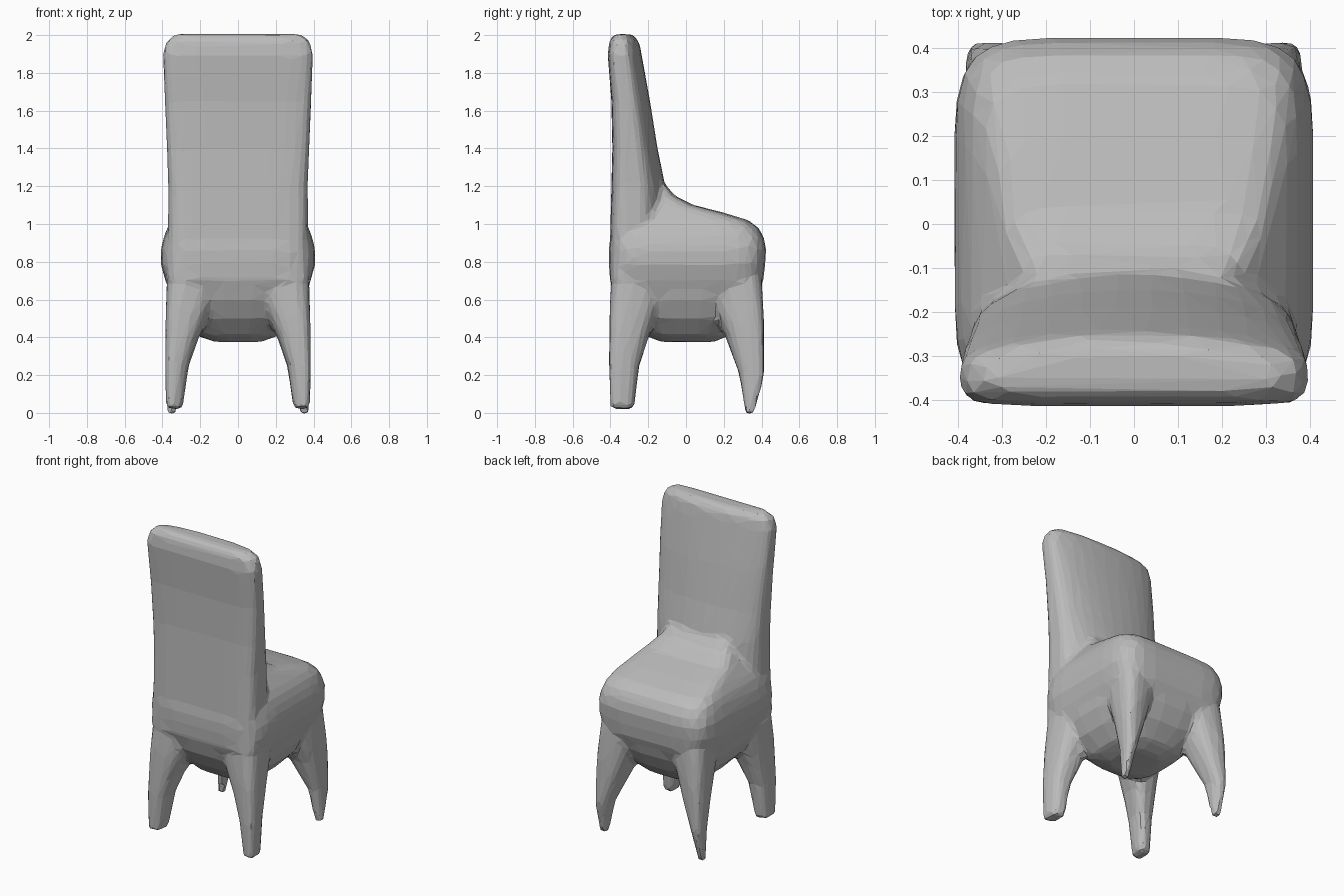
import bpy, bmesh, math

if "Cube" in bpy.data.objects:
    bpy.data.objects.remove(bpy.data.objects["Cube"], do_unlink=True)

grey = bpy.data.materials.new("plain grey")
grey.use_nodes = True
grey.diffuse_color = (0.5, 0.5, 0.5, 1)
grey.node_tree.nodes["Principled BSDF"].inputs["Base Color"].default_value = (0.5, 0.5, 0.5, 1)


def loft(bm, sections, low_power, high_power, squeeze=1, side=1, sides=32):
    """Skin rounded-box rings (z, x0, x1, y0, y1); powers round the -y and +y halves."""
    rings = []
    for z, x0, x1, y0, y1 in sections:
        cx, cy = (x0 + x1) / 2, (y0 + y1) / 2
        slant = -1 if cy < 0 else 1
        ring = []
        for i in range(sides):
            a = math.tau * (i + 0.5) / sides
            c, s = math.cos(a), math.sin(a)
            power = high_power if s > 0 else low_power
            x = math.copysign(abs(c) ** (2 / power), c)
            y = math.copysign(abs(s) ** (2 / power), s)
            # Narrow the ring across the diagonal that points to the chair corner
            along, across = (x + slant * y) / 2, (x - slant * y) / 2 * squeeze
            x, y = along + across, (along - across) * slant
            ring.append(bm.verts.new((side * (cx + x * (x1 - x0) / 2),
                                      cy + y * (y1 - y0) / 2, z)))
        rings.append(ring)
    for low, high in zip(rings, rings[1:]):
        for i in range(sides):
            j = (i + 1) % sides
            bm.faces.new((low[i], low[j], high[j], high[i]))
    bm.faces.new(rings[0][::-1])
    bm.faces.new(rings[-1])


def centred(rows):
    return [(z, -x, x, y0, y1) for z, x, y0, y1 in rows]


# Sagging underside of the seat
belly = centred([(0.375, 0.12, -0.13, 0.15), (0.41, 0.22, -0.22, 0.23),
                 (0.5, 0.305, -0.31, 0.32), (0.6, 0.355, -0.37, 0.375),
                 (0.7, 0.38, -0.4, 0.405), (0.8, 0.38, -0.4, 0.41)])

# Seat: bulging sides and a crowned top sloping to the front
seat = centred([(0.6, 0.345, -0.36, 0.365), (0.7, 0.385, -0.4, 0.41), (0.79, 0.41, -0.41, 0.42),
                (0.87, 0.408, -0.41, 0.425), (0.93, 0.393, -0.4, 0.412),
                (0.98, 0.375, -0.39, 0.385), (1.02, 0.35, -0.38, 0.33),
                (1.06, 0.32, -0.36, 0.2), (1.1, 0.29, -0.34, 0.04),
                (1.15, 0.25, -0.32, -0.06), (1.21, 0.22, -0.3, -0.11)])

# Backrest: flat rear, bowed front, widening towards the top
backrest = centred([(0.7, 0.378, -0.405, -0.12), (1.0, 0.37, -0.4, -0.1),
                    (1.2, 0.37, -0.395, -0.11), (1.4, 0.377, -0.39, -0.15),
                    (1.65, 0.388, -0.395, -0.19), (1.9, 0.398, -0.415, -0.235),
                    (1.97, 0.38, -0.405, -0.25), (2.005, 0.33, -0.38, -0.285)])

# Back legs: blunt feet spreading up into the seat
back_leg = [(0.02, 0.29, 0.385, -0.405, -0.27), (0.25, 0.255, 0.39, -0.415, -0.24),
            (0.4, 0.2, 0.392, -0.415, -0.19), (0.52, 0.14, 0.392, -0.415, -0.14),
            (0.65, 0.08, 0.39, -0.41, -0.08), (0.8, 0.0, 0.38, -0.4, 0.0)]

# Front legs: pointed feet
front_leg = [(-0.005, 0.325, 0.38, 0.31, 0.365), (0.2, 0.29, 0.385, 0.275, 0.422),
             (0.4, 0.2, 0.392, 0.2, 0.425), (0.52, 0.15, 0.392, 0.14, 0.425),
             (0.65, 0.08, 0.39, 0.08, 0.42), (0.8, 0.0, 0.385, 0.0, 0.41)]

bm = bmesh.new()
loft(bm, belly, 3.2, 3.2)
loft(bm, seat, 6, 6)
loft(bm, backrest, 6, 2.1)
for side in (1, -1):
    loft(bm, back_leg, 3, 3, 0.82, side)
    loft(bm, front_leg, 2.8, 2.8, 0.78, side)
bmesh.ops.recalc_face_normals(bm, faces=bm.faces)
mesh = bpy.data.meshes.new("chair_body")
bm.to_mesh(mesh)
bm.free()
mesh.materials.append(grey)
chair = bpy.data.objects.new("chair_body", mesh)
bpy.context.collection.objects.link(chair)

# Fuse the parts, soften the joins, then reduce to broad flat facets
fuse = chair.modifiers.new("fuse", "REMESH")
fuse.mode = "VOXEL"
fuse.voxel_size = 0.016
soften = chair.modifiers.new("soften", "SMOOTH")
soften.factor = 0.5
soften.iterations = 8
facet = chair.modifiers.new("facet", "DECIMATE")
facet.ratio = 0.035
